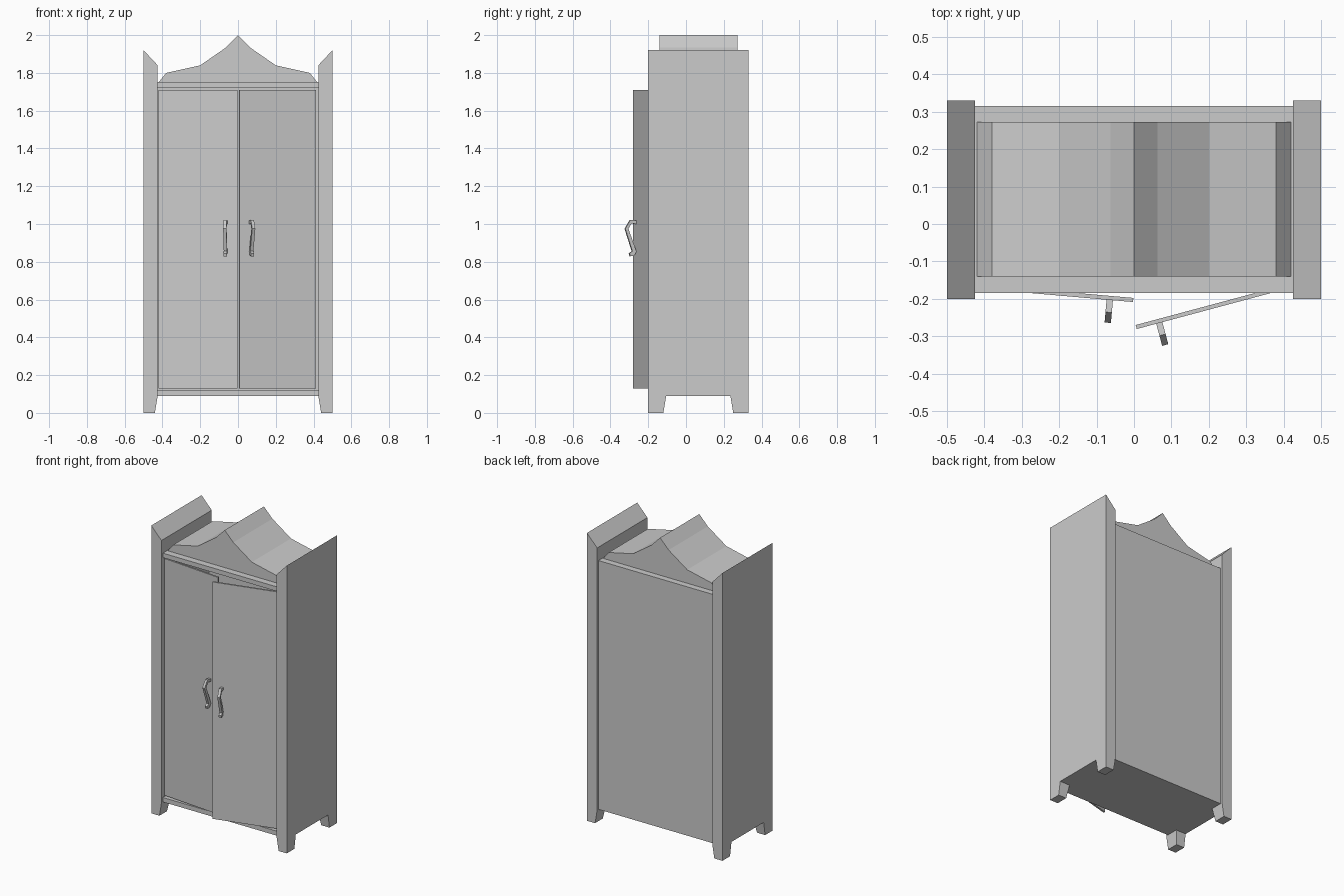
import bpy, bmesh, math
from mathutils import Matrix, Vector

if "Cube" in bpy.data.objects:
    bpy.data.objects.remove(bpy.data.objects["Cube"])


def build(name, lower, upper, matrix=None):
    """Closed solid lofted between two matching polygons."""
    bm = bmesh.new()
    a = [bm.verts.new(p) for p in lower]
    b = [bm.verts.new(p) for p in upper]
    bm.faces.new(a)
    bm.faces.new(b[::-1])
    n = len(a)
    for i in range(n):
        j = (i + 1) % n
        bm.faces.new((a[i], b[i], b[j], a[j]))
    bmesh.ops.recalc_face_normals(bm, faces=bm.faces)
    me = bpy.data.meshes.new(name)
    bm.to_mesh(me)
    bm.free()
    ob = bpy.data.objects.new(name, me)
    bpy.context.collection.objects.link(ob)
    if matrix:
        ob.matrix_world = matrix
    return ob


def rect(x0, x1, y0, y1, z):
    return [(x0, y0, z), (x1, y0, z), (x1, y1, z), (x0, y1, z)]


def box(name, x0, x1, y0, y1, z0, z1, matrix=None):
    return build(name, rect(x0, x1, y0, y1, z0), rect(x0, x1, y0, y1, z1), matrix)


def prism_y(name, profile, y0, y1):
    return build(name, [(x, y0, z) for x, z in profile], [(x, y1, z) for x, z in profile])


# Cabinet carcass, open at the front
box("bottom_board", -0.425, 0.425, -0.185, 0.315, 0.09, 0.12)
box("top_board", -0.425, 0.425, -0.185, 0.315, 1.72, 1.75)
box("back_panel", -0.425, 0.425, 0.30, 0.315, 0.12, 1.72)

# Side panels with slanted tops, and tapered corner feet
for s, side in ((-1, "left"), (1, "right")):
    prism_y(side + "_side_panel",
            [(s * 0.425, 0.09), (s * 0.5, 0.09), (s * 0.5, 1.92), (s * 0.425, 1.84)], -0.20, 0.33)
    for pos, outer, d in (("front", -0.20, 1), ("back", 0.33, -1)):
        build(f"{pos}_{side}_foot",
              rect(s * 0.44, s * 0.5, outer, outer + d * 0.08, 0),
              rect(s * 0.425, s * 0.5, outer, outer + d * 0.095, 0.09))

# Peaked crown
half = [(0.42, 1.75), (0.38, 1.80), (0.20, 1.84), (0.063, 1.935)]
prism_y("crown", half + [(0, 2.0)] + [(-x, z) for x, z in half[::-1]], -0.14, 0.273)

# Doors, both ajar, with bent handles (profile: distance from door, height)
grip = [(0, 1.0), (0, 1.018), (0.033, 1.022), (0.061, 0.975), (0.022, 0.856), (0.038, 0.845),
        (0.034, 0.829), (0.012, 0.832), (0.0, 0.855), (0.044, 0.975), (0.027, 1.003)]
for s, side, hinge, angle in ((1, "left", -0.421, -5), (-1, "right", 0.413, 15)):
    m = Matrix.Translation(Vector((hinge, -0.172, 0))) @ Matrix.Rotation(math.radians(angle), 4, 'Z')
    box(side + "_door", 0, s * 0.42, 0, 0.011, 0.13, 1.71, m)
    build(side + "_handle",
          [(s * 0.349, -d, z) for d, z in grip],
          [(s * 0.366, -d, z) for d, z in grip], m)
